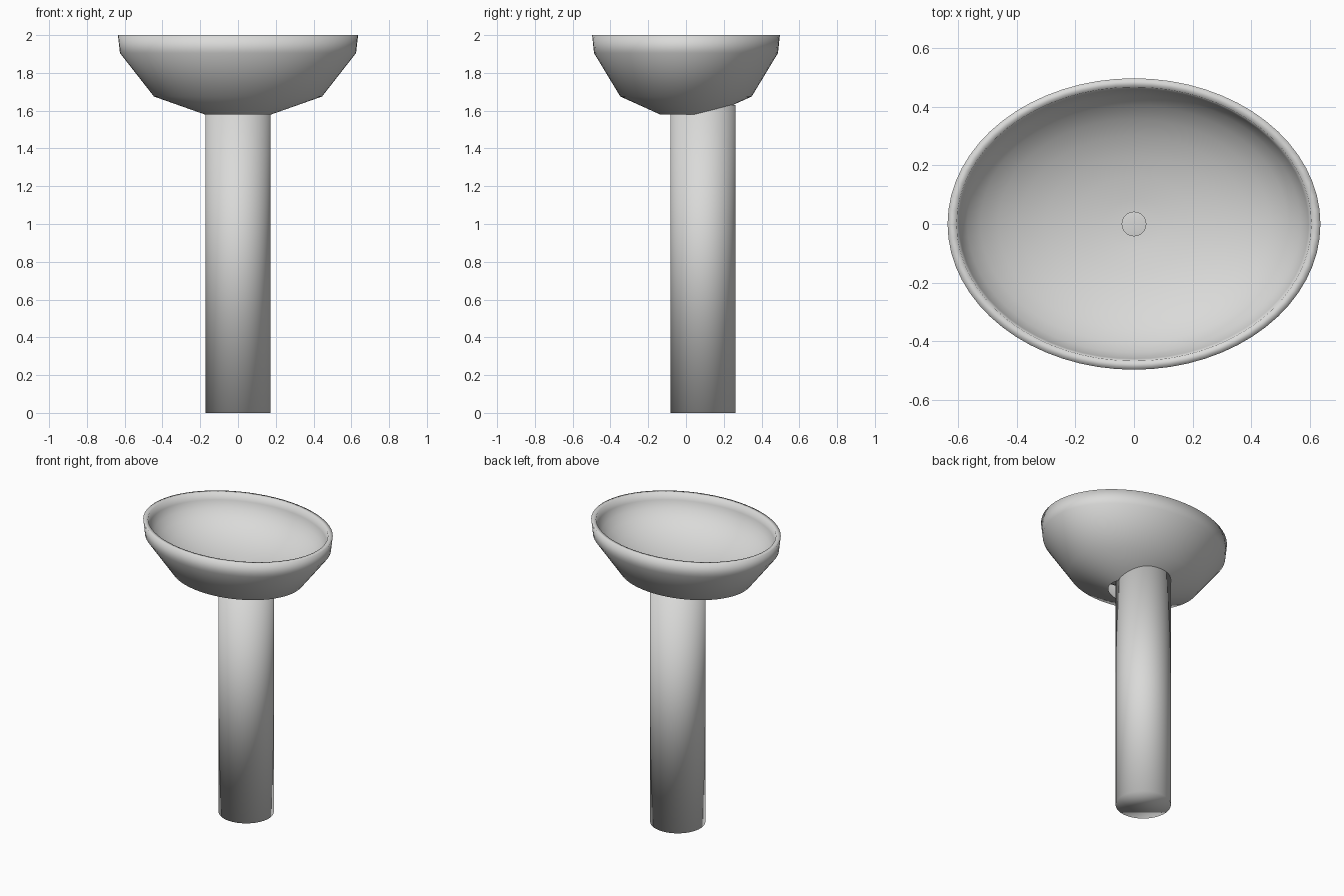
import bpy, bmesh, math

if "Cube" in bpy.data.objects:
    bpy.data.objects.remove(bpy.data.objects["Cube"])

SEG = 64

mat = bpy.data.materials.new("ceramic grey")
mat.diffuse_color = (0.7, 0.7, 0.69, 1)
mat.use_nodes = True
mat.node_tree.nodes["Principled BSDF"].inputs["Base Color"].default_value = mat.diffuse_color


def loft(name, rings, cap_start=False, cap_end=False, angle=50):
    """Skin elliptical rings given as (rx, ry, centre_y, z)."""
    bm = bmesh.new()
    loops = []
    for rx, ry, cy, z in rings:
        loops.append([bm.verts.new((rx * math.cos(2 * math.pi * i / SEG),
                                    cy + ry * math.sin(2 * math.pi * i / SEG), z))
                      for i in range(SEG)])
    for a, b in zip(loops, loops[1:]):
        for i in range(SEG):
            j = (i + 1) % SEG
            bm.faces.new((a[i], a[j], b[j], b[i]))
    if cap_start:
        bm.faces.new(loops[0][::-1])
    if cap_end:
        bm.faces.new(loops[-1])
    me = bpy.data.meshes.new(name)
    bm.to_mesh(me)
    bm.free()
    me.materials.append(mat)
    ob = bpy.data.objects.new(name, me)
    bpy.context.collection.objects.link(ob)
    bpy.ops.object.select_all(action='DESELECT')
    ob.select_set(True)
    bpy.context.view_layer.objects.active = ob
    bpy.ops.object.shade_smooth_by_angle(angle=math.radians(angle))
    return ob


# Basin: faceted outer shell (open underneath), smooth lip, shallow inner bowl
DEPTH = 0.27
outer = [(0.176, 0.137, 0, 1.580), (0.445, 0.348, 0, 1.675),
         (0.625, 0.487, 0, 1.905), (0.636, 0.497, 0, 2.0)]
inner = []
for k in range(9):
    t = math.radians(90) * k / 9
    c = math.cos(t)
    inner.append((0.605 * c, 0.467 * c, 0, 2.0 - DEPTH * math.sin(t)))
inner.append((0.04, 0.04, 0, 2.0 - DEPTH))
loft("basin", outer + inner, cap_end=True, angle=150)

# Drain: small domed disc on the basin floor
d = 2.0 - DEPTH
loft("drain", [(0.042, 0.042, 0, d - 0.006), (0.042, 0.042, 0, d + 0.006),
               (0.026, 0.026, 0, d + 0.008)],
     cap_start=True, cap_end=True, angle=40)

# Pedestal column, set towards the back
loft("pedestal", [(0.173, 0.173, 0.09, 0), (0.173, 0.173, 0.09, 1.63)],
     cap_start=True, cap_end=True, angle=120)
